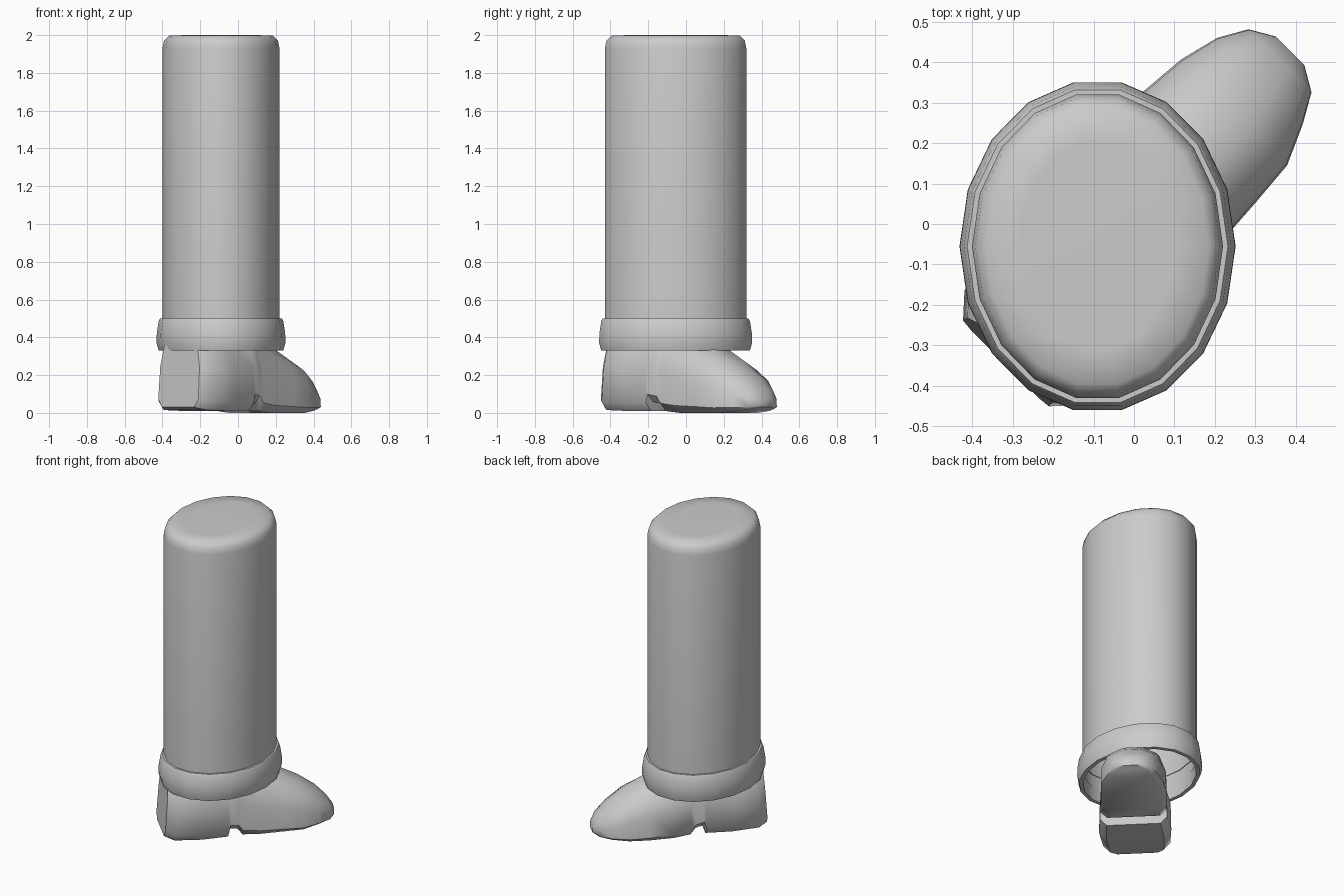
import bpy
import bmesh
import math

cube = bpy.data.objects.get("Cube")
if cube:
    bpy.data.objects.remove(cube, do_unlink=True)

grey = bpy.data.materials.new("plain grey")
grey.use_nodes = True
GREY = (0.6, 0.6, 0.6, 1)
grey.diffuse_color = GREY
grey.node_tree.nodes["Principled BSDF"].inputs["Base Color"].default_value = GREY

SIDES = 18
CENTRE = (-0.09, -0.055)
RADII = (0.31, 0.38)


def loft(name, rings, cap_start, cap_end, angle):
    """Bridge equal-sized rings of points into one skin."""
    bm = bmesh.new()
    rows = [[bm.verts.new(p) for p in ring] for ring in rings]
    for a, b in zip(rows, rows[1:]):
        n = len(a)
        for i in range(n):
            j = (i + 1) % n
            bm.faces.new((a[i], a[j], b[j], b[i]))
    if cap_start:
        bm.faces.new(rows[0][::-1])
    if cap_end:
        bm.faces.new(rows[-1])
    bmesh.ops.recalc_face_normals(bm, faces=bm.faces)
    mesh = bpy.data.meshes.new(name)
    bm.to_mesh(mesh)
    bm.free()
    mesh.materials.append(grey)
    obj = bpy.data.objects.new(name, mesh)
    bpy.context.collection.objects.link(obj)
    bpy.ops.object.select_all(action='DESELECT')
    obj.select_set(True)
    bpy.context.view_layer.objects.active = obj
    bpy.ops.object.shade_smooth_by_angle(angle=math.radians(angle))
    return obj


def oval(grow, z):
    """Oval ring around the leg axis, grown outward by a margin."""
    turn = [math.tau * i / SIDES for i in range(SIDES)]
    return [(CENTRE[0] + (RADII[0] + grow) * math.cos(a),
             CENTRE[1] + (RADII[1] + grow) * math.sin(a), z) for a in turn]


# Trouser leg: open at the bottom, softly rounded at the top
leg_profile = [(0.0, 0.34), (0.0, 1.93), (-0.008, 1.97), (-0.035, 1.997), (-0.12, 2.0)]
loft("trouser_leg", [oval(g, z) for g, z in leg_profile], False, True, 60)

# Rolled cuff around the hem, closed back onto the leg
cuff_profile = [(-0.004, 0.42), (-0.004, 0.33), (0.02, 0.33), (0.031, 0.37),
                (0.03, 0.42), (0.02, 0.485), (0.012, 0.5), (-0.004, 0.5)]
loft("cuff", [oval(g, z) for g, z in cuff_profile], False, False, 50)

# Shoe cross-section: half outline mirrored, as (width share, height share)
half = [(0.8, 0.0), (1.0, 0.1), (0.98, 0.5), (0.78, 0.83), (0.3, 1.0)]
section = half + [(-u, v) for u, v in reversed(half)]

# Shoe stations: along, sideways centre, half width, sole height, top height
stations = [
    (-0.44, -0.02, 0.15, 0.03, 0.46),
    (-0.385, -0.02, 0.2, 0.015, 0.46),
    (-0.25, -0.015, 0.215, 0.01, 0.46),
    (-0.09, -0.01, 0.2, 0.01, 0.45),
    (-0.08, -0.01, 0.198, 0.06, 0.45),
    (-0.03, 0.0, 0.193, 0.05, 0.44),
    (0.0, 0.0, 0.193, 0.01, 0.43),
    (0.1, 0.01, 0.195, 0.0, 0.39),
    (0.25, 0.02, 0.195, 0.0, 0.33),
    (0.37, 0.02, 0.185, 0.0, 0.27),
    (0.47, 0.03, 0.15, 0.01, 0.2),
    (0.54, 0.03, 0.11, 0.02, 0.13),
    (0.575, 0.03, 0.05, 0.03, 0.08),
]


def shoe_ring(along, mid, width, low, high):
    """One shoe section, turned to point diagonally; the heel flares at its base."""
    ring = []
    for u, v in section:
        s = along - (0.03 * (1 - v) if along < -0.3 else 0)
        t = mid + u * width
        ring.append(((s - t) * math.sqrt(0.5), (s + t) * math.sqrt(0.5),
                     low + v * (high - low)))
    return ring


loft("shoe", [shoe_ring(*st) for st in stations], True, True, 45)
